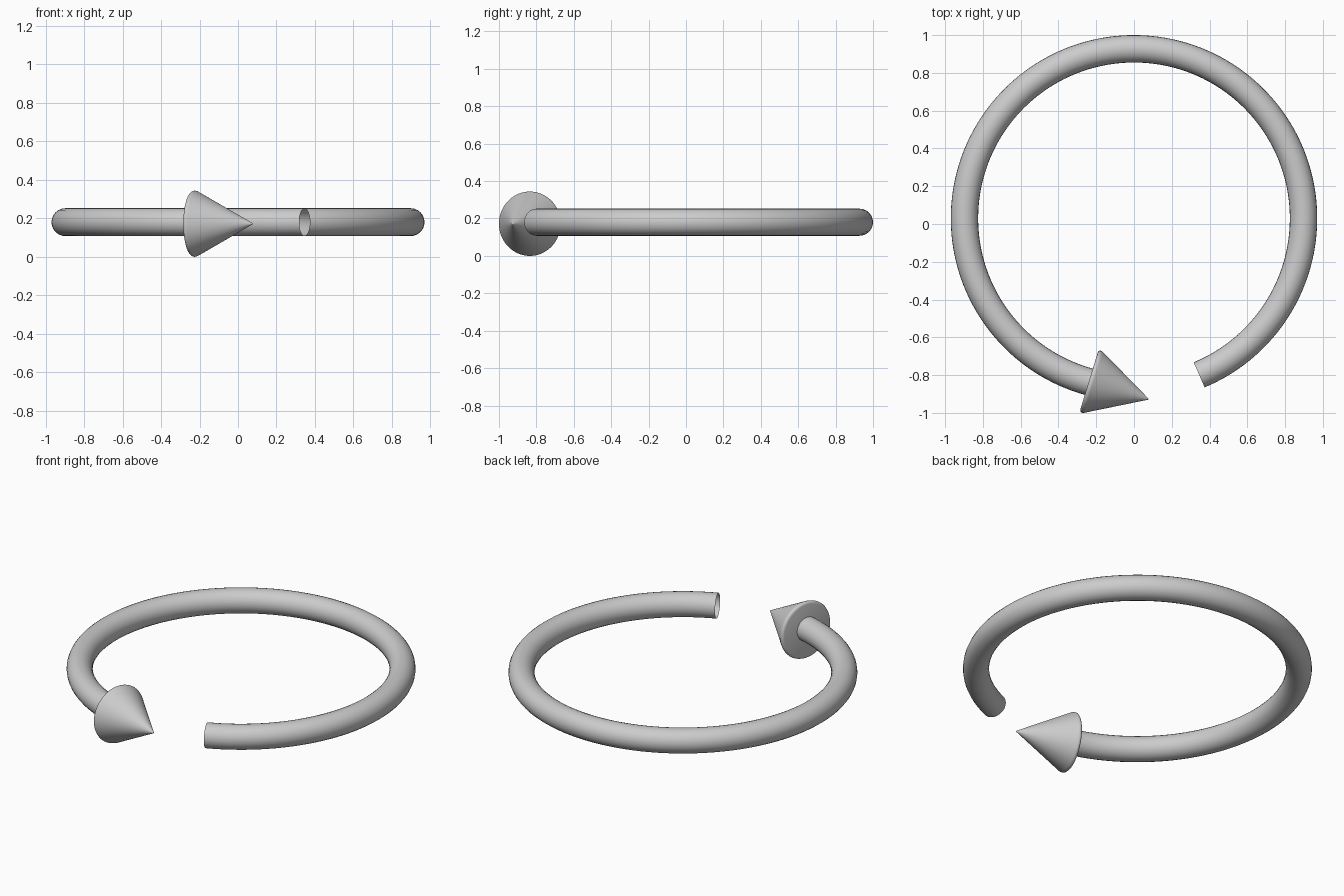
import bpy, bmesh, math
from mathutils import Vector, Matrix

if "Cube" in bpy.data.objects:
    bpy.data.objects.remove(bpy.data.objects["Cube"])


def lathe(name, profile, steps=96):
    """Spin an (r, z) profile around local z."""
    bm = bmesh.new()
    verts = [bm.verts.new((r, 0, z)) for r, z in profile]
    edges = [bm.edges.new(pair) for pair in zip(verts, verts[1:])]
    bmesh.ops.spin(bm, geom=verts + edges, cent=(0, 0, 0), axis=(0, 0, 1),
                   angle=math.tau, steps=steps)
    bmesh.ops.remove_doubles(bm, verts=bm.verts, dist=1e-5)
    bmesh.ops.recalc_face_normals(bm, faces=bm.faces)
    mesh = bpy.data.meshes.new(name)
    bm.to_mesh(mesh)
    bm.free()
    obj = bpy.data.objects.new(name, mesh)
    bpy.context.collection.objects.link(obj)
    return obj


def smooth(obj, degrees):
    bpy.ops.object.select_all(action='DESELECT')
    obj.select_set(True)
    bpy.context.view_layer.objects.active = obj
    bpy.ops.object.shade_smooth_by_angle(angle=math.radians(degrees))


# Curved shaft: an open arc swept with a round, uncapped section
R, TUBE, CY, CZ = 0.8975, 0.0725, 0.03, 0.18
START, END, N = math.radians(-67.4), math.radians(256), 160
curve = bpy.data.curves.new("arrow_shaft", 'CURVE')
curve.dimensions = '3D'
curve.bevel_depth = TUBE
curve.bevel_resolution = 10
spline = curve.splines.new('POLY')
spline.points.add(N)
for i, p in enumerate(spline.points):
    a = START + (END - START) * i / N
    p.co = (R * math.cos(a), CY + R * math.sin(a), CZ, 1)
shaft = bpy.data.objects.new("arrow_shaft", curve)
bpy.context.collection.objects.link(shaft)
bpy.ops.object.select_all(action='DESELECT')
shaft.select_set(True)
bpy.context.view_layer.objects.active = shaft
bpy.ops.object.convert(target='MESH')
smooth(bpy.context.object, 40)

# Arrow head: cone with a softened rim and tip
head = lathe("arrow_head", [
    (0, 0), (0.158, 0), (0.165, 0.002), (0.170, 0.007), (0.172, 0.013),
    (0.171, 0.019), (0.168, 0.026), (0.007, 0.321), (0.004, 0.327), (0, 0.329)])
direction = Vector((0.956, -0.293, 0))
head.matrix_world = (Matrix.Translation((-0.238, -0.831, 0.172))
                     @ direction.to_track_quat('Z', 'Y').to_matrix().to_4x4())
smooth(head, 40)
